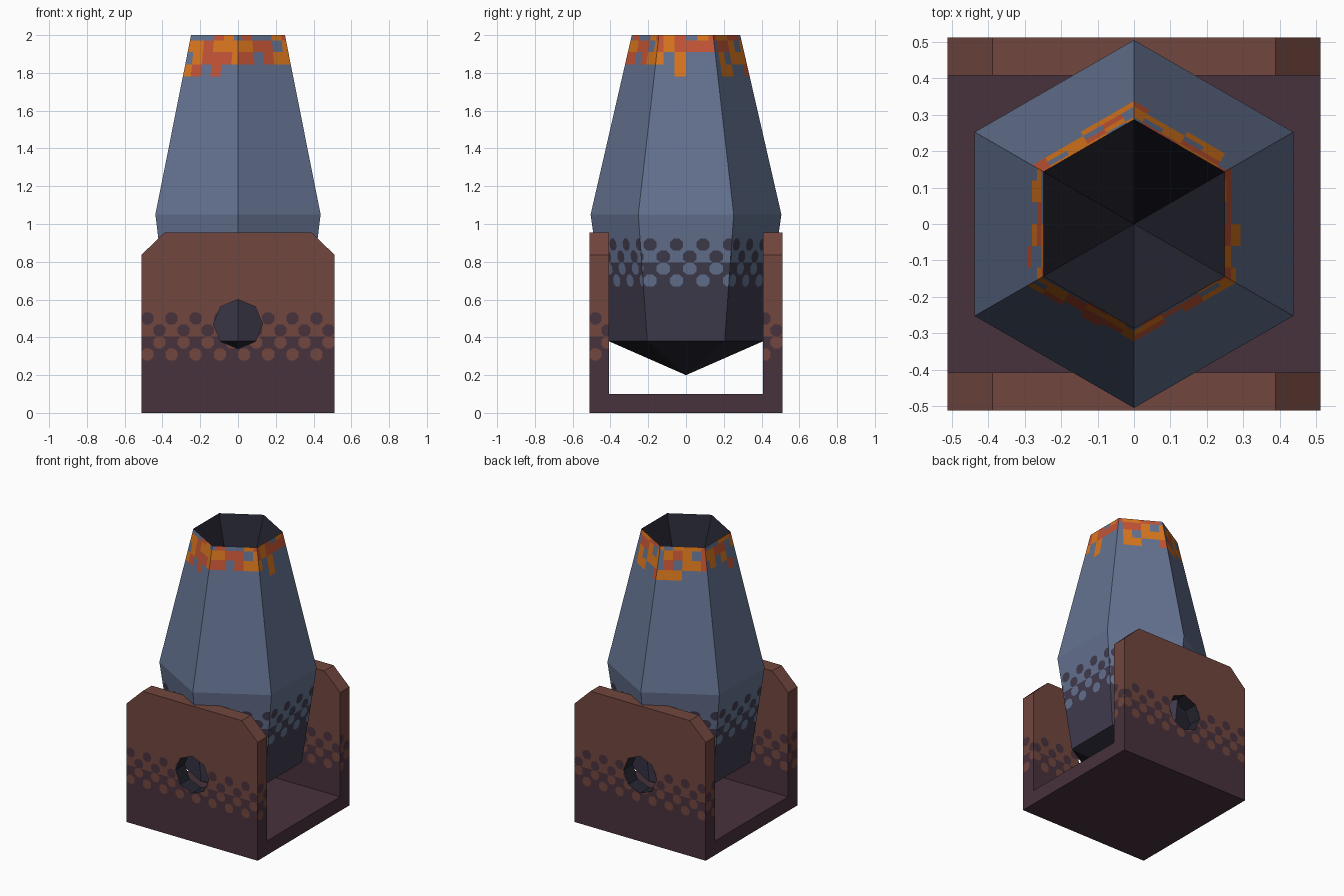
import bpy, bmesh, math, random
from mathutils import Vector

if "Cube" in bpy.data.objects:
    bpy.data.objects.remove(bpy.data.objects["Cube"])

random.seed(4)
X, Y, Z = Vector((1, 0, 0)), Vector((0, 1, 0)), Vector((0, 0, 1))


def material(name, rgb):
    m = bpy.data.materials.new(name)
    lin = [((c / 255 + 0.055) / 1.055) ** 2.4 for c in rgb]
    m.diffuse_color = (*lin, 1)
    m.use_nodes = True
    m.node_tree.nodes["Principled BSDF"].inputs["Base Color"].default_value = m.diffuse_color
    return m


MATS = [material("slate blue", (100, 114, 144)), material("dark slate", (64, 60, 78)),
        material("gunmetal", (38, 38, 50)), material("rust brown", (114, 70, 62)),
        material("dark maroon", (72, 50, 60)), material("ember orange", (217, 118, 30)),
        material("ember red", (196, 84, 54))]
BLUE, SLATE, GUN, BROWN, MAROON, ORANGE, RED = range(7)


def finish(bm, name):
    me = bpy.data.meshes.new(name)
    bm.to_mesh(me)
    bm.free()
    for m in MATS:
        me.materials.append(m)
    ob = bpy.data.objects.new(name, me)
    bpy.context.collection.objects.link(ob)
    return ob


def cut(bm, normal, value, keep=lambda f: True):
    """Slice the chosen faces along the plane normal . p = value."""
    faces = [f for f in bm.faces if keep(f)]
    geom = set(faces)
    for f in faces:
        geom.update(f.edges)
        geom.update(f.verts)
    bmesh.ops.bisect_plane(bm, geom=list(geom), dist=1e-5,
                           plane_co=normal * (value / normal.length_squared), plane_no=normal)


def dither(bm, facing, t, t0, st, z0, sz, half, light, dark, rows=4):
    """Cut a band of checkered octagonal dots; light above it, dark below."""
    k = 0.72
    z1 = z0 + rows * sz

    def band(f):
        return facing(f) and z0 < f.calc_center_median().z < z1

    for j in range(rows + 1):
        cut(bm, Z, z0 + j * sz, facing)
    lo, hi = math.floor((-half - t0) / st), math.ceil((half - t0) / st)
    for i in range(lo, hi + 1):
        cut(bm, t, t0 + i * st, band)
    for sign in (1, -1):
        n = t / st + Z * (sign / sz)
        base = t0 / st + sign * z0 / sz
        for i in range(lo - rows, hi + rows + 1):
            for c in (1 - k, k):
                cut(bm, n, base + i + c, band)
    for f in bm.faces:
        if not facing(f):
            continue
        p = f.calc_center_median()
        u, v = (p.dot(t) - t0) / st, (p.z - z0) / sz
        i, j = math.floor(u), math.floor(v)
        is_dark = v < rows / 2
        if 0 <= j < rows and abs(u - i - 0.5) + abs(v - j - 0.5) < k:
            is_dark = (i + j) % 2 == 1
        f.material_index = dark if is_dark else light


# Axle hole cutter, passing through both side walls
bm = bmesh.new()
bmesh.ops.create_cone(bm, cap_ends=True, segments=8, radius1=0.13, radius2=0.13, depth=1.4)
for f in bm.faces:
    f.material_index = GUN
cutter = finish(bm, "axle_hole_cutter")
cutter.rotation_euler.x = math.pi / 2
cutter.location.z = 0.47
cutter.hide_render = True
cutter.hide_viewport = False
cutter.display_type = 'WIRE'

# Cradle walls with clipped top corners
W, T, H = 0.512, 0.408, 0.956
PROFILE = [(-W, 0), (W, 0), (W, 0.836), (0.388, H), (-0.388, H), (-W, 0.836)]
for name, y0, y1 in (("front_wall", -W, -T), ("back_wall", T, W)):
    bm = bmesh.new()
    face = bm.faces.new([bm.verts.new((x, y0, z)) for x, z in PROFILE])
    ext = bmesh.ops.extrude_face_region(bm, geom=[face])["geom"]
    bmesh.ops.translate(bm, vec=(0, y1 - y0, 0),
                        verts=[v for v in ext if isinstance(v, bmesh.types.BMVert)])
    bmesh.ops.recalc_face_normals(bm, faces=bm.faces[:])
    for f in bm.faces:
        f.material_index = MAROON if f.normal.z < -0.9 else BROWN
    dither(bm, lambda f: abs(f.normal.y) > 0.9, X, -W, 0.064, 0.278, 0.0635, W, BROWN, MAROON)
    dither(bm, lambda f: abs(f.normal.x) > 0.9, Y, -W, 0.064, 0.278, 0.0635, W, BROWN, MAROON)
    wall = finish(bm, name)
    mod = wall.modifiers.new("axle hole", 'BOOLEAN')
    mod.operation = 'DIFFERENCE'
    mod.solver = 'EXACT'
    mod.object = cutter

# Cradle floor
bm = bmesh.new()
bmesh.ops.create_cube(bm, size=1)
for v in bm.verts:
    v.co = (v.co.x * 2 * W, v.co.y * 2 * T, (v.co.z + 0.5) * 0.1)
for f in bm.faces:
    f.material_index = MAROON
finish(bm, "cradle_floor")

# Six-sided barrel: pointed base, flared body, tapered muzzle, conical bore
bm = bmesh.new()
rings = [[bm.verts.new((r * math.cos(a), r * math.sin(a), z))
          for a in (math.radians(60 * i - 30) for i in range(6))]
         for r, z in ((0.41, 0.38), (0.505, 1.05), (0.287, 2.0))]
tip, bore = bm.verts.new((0, 0, 0.2)), bm.verts.new((0, 0, 1.25))
for i in range(6):
    j = (i + 1) % 6
    for a, b in zip(rings, rings[1:]):
        bm.faces.new((a[i], a[j], b[j], b[i]))
    bm.faces.new((rings[0][j], rings[0][i], tip)).material_index = GUN
    bm.faces.new((rings[2][i], rings[2][j], bore)).material_index = GUN
bm.normal_update()

EMBER_ROWS = [(1.78, 0.3), (1.845, 0.65), (1.91, 0.75), (1.972, 0.5)]
for k in range(6):
    a = math.radians(60 * k)
    out = Vector((math.cos(a), math.sin(a), 0))
    side = Vector((-math.sin(a), math.cos(a), 0))

    def facing(f):
        return f.normal.dot(out) > 0.9 and f.calc_center_median().dot(out) > 0

    dither(bm, facing, side, -0.085, 0.07, 0.668, 0.0635, 0.26, BLUE, SLATE)

    # Glowing ember flecks around the muzzle
    def muzzle(f):
        return facing(f) and f.calc_center_median().z > EMBER_ROWS[0][0]

    for z, _ in EMBER_ROWS:
        cut(bm, Z, z, facing)
    for i in range(-3, 4):
        cut(bm, side, i * 0.06, muzzle)
    flecks = {(r, c): random.choice((ORANGE, RED)) if random.random() < p else BLUE
              for r, (_, p) in enumerate(EMBER_ROWS) for c in range(-4, 4)}
    for f in bm.faces:
        if muzzle(f):
            p = f.calc_center_median()
            row = sum(p.z > z for z, _ in EMBER_ROWS) - 1
            f.material_index = flecks[row, math.floor(p.dot(side) / 0.06)]
finish(bm, "barrel")
